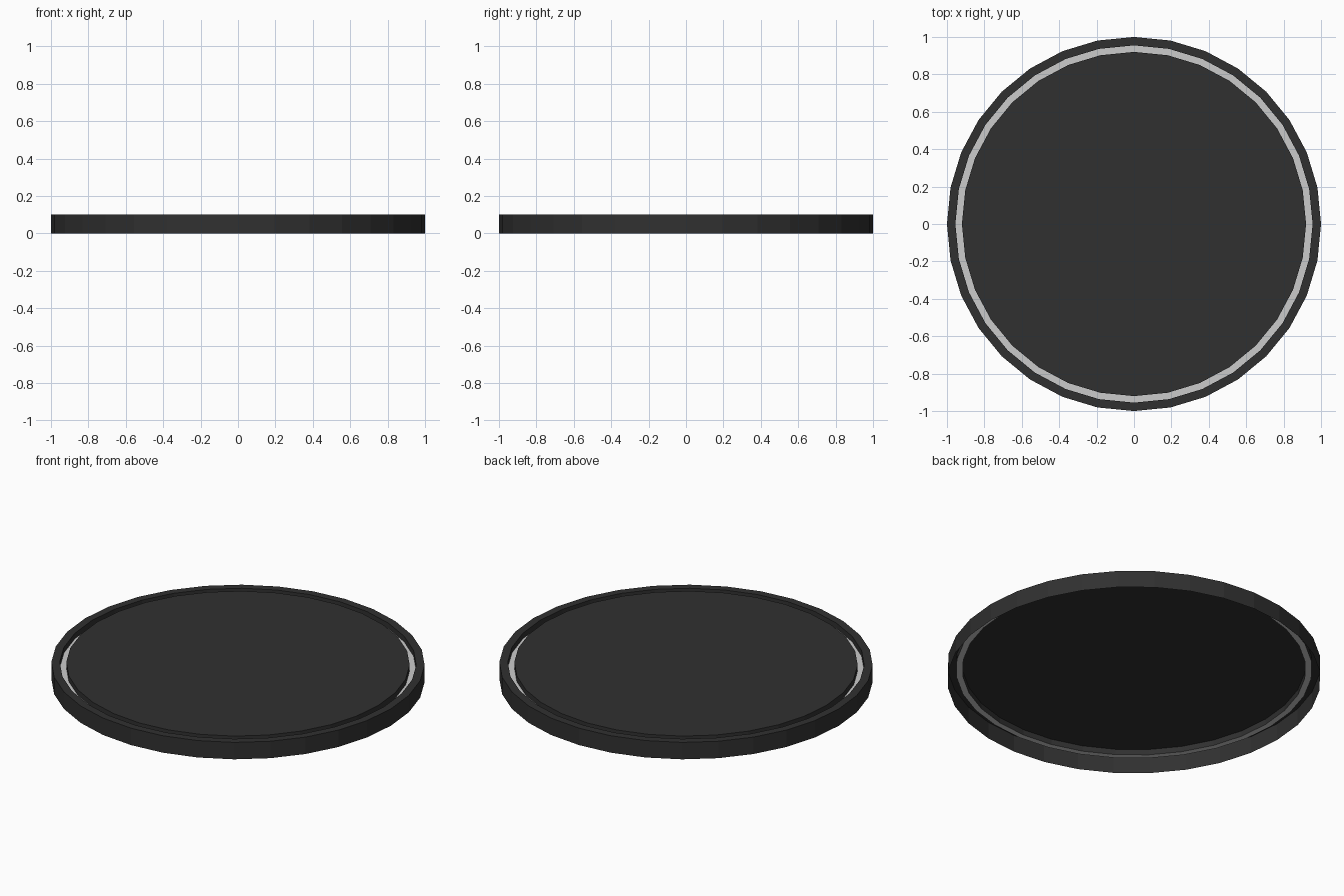
import bpy, bmesh
from math import cos, sin, pi

if "Cube" in bpy.data.objects:
    bpy.data.objects.remove(bpy.data.objects["Cube"])

SIDES = 32
TOP = 0.10      # upper face height
FLOOR = 0.067   # groove floor height
R_OUT, R_GROOVE, R_DISC = 1.0, 0.955, 0.92

dark = bpy.data.materials.new("dark_plastic")
dark.diffuse_color = (0.03, 0.03, 0.03, 1)
dark.use_nodes = True
dark.node_tree.nodes["Principled BSDF"].inputs["Base Color"].default_value = dark.diffuse_color


def lathe(name, profile, cap=False, material=None):
    """Revolve an open (radius, height) profile; optionally fill its last ring."""
    bm = bmesh.new()
    rings = [[bm.verts.new((r * cos(2 * pi * i / SIDES), r * sin(2 * pi * i / SIDES), z))
              for i in range(SIDES)] for r, z in profile]
    for a, b in zip(rings, rings[1:]):
        for i in range(SIDES):
            j = (i + 1) % SIDES
            bm.faces.new((a[i], a[j], b[j], b[i]))
    if cap:
        bm.faces.new(rings[-1])
    mesh = bpy.data.meshes.new(name)
    bm.to_mesh(mesh)
    bm.free()
    obj = bpy.data.objects.new(name, mesh)
    bpy.context.collection.objects.link(obj)
    if material:
        mesh.materials.append(material)
    return obj


# Outer shell, open underneath: side wall, rim and outer groove wall
lathe("outer_rim", [(R_OUT, 0), (R_OUT, TOP), (R_GROOVE, TOP), (R_GROOVE, FLOOR)],
      material=dark)

# Light ring at the bottom of the groove
lathe("groove_ring", [(R_GROOVE, FLOOR), (R_DISC, FLOOR)])

# Inner groove wall and flat top plate
lathe("top_plate", [(R_DISC, FLOOR), (R_DISC, TOP)], cap=True, material=dark)
